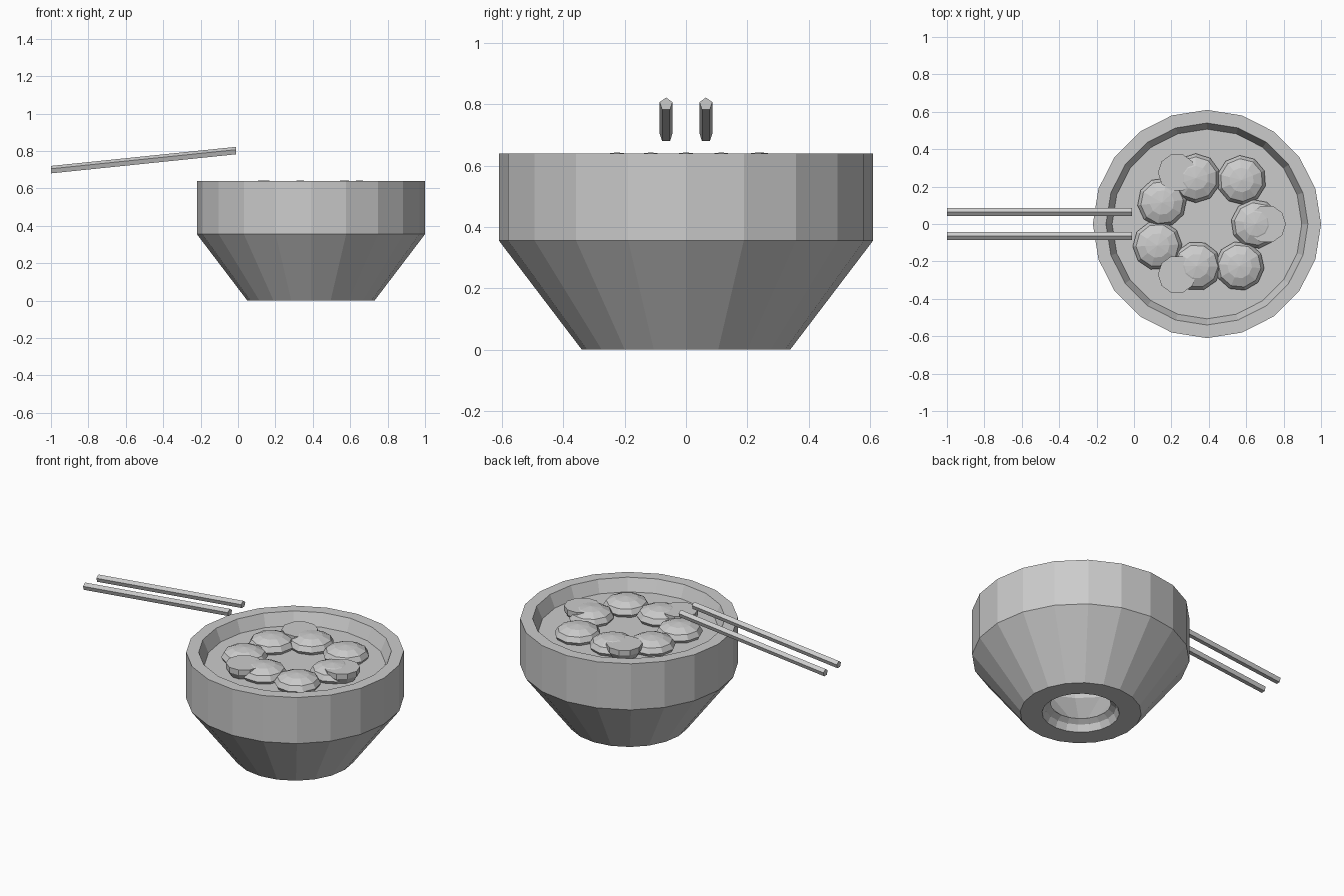
import bpy, bmesh, math
from mathutils import Vector, Matrix

cube = bpy.data.objects.get("Cube")
if cube:
    bpy.data.objects.remove(cube)

grey = bpy.data.materials.new("plain_grey")
grey.use_nodes = True
colour = (0.6, 0.6, 0.6, 1)
grey.diffuse_color = colour
grey.node_tree.nodes["Principled BSDF"].inputs["Base Color"].default_value = colour


def finish(name, bm):
    bmesh.ops.recalc_face_normals(bm, faces=bm.faces)
    mesh = bpy.data.meshes.new(name)
    bm.to_mesh(mesh)
    bm.free()
    mesh.materials.append(grey)
    obj = bpy.data.objects.new(name, mesh)
    bpy.context.collection.objects.link(obj)
    return obj


def lathe(name, profile, sides, centre, ring_shaped=False):
    """Spin (radius, z) points about an upright axis; cap the ends or join them."""
    bm = bmesh.new()
    rings = []
    for r, z in profile:
        angles = [math.tau * i / sides for i in range(sides)]
        rings.append([bm.verts.new((centre[0] + r * math.cos(a),
                                    centre[1] + r * math.sin(a), z)) for a in angles])
    pairs = list(zip(rings, rings[1:]))
    if ring_shaped:
        pairs.append((rings[-1], rings[0]))
    else:
        bm.faces.new(rings[0])
        bm.faces.new(rings[-1])
    for low, high in pairs:
        for i in range(sides):
            j = (i + 1) % sides
            bm.faces.new((low[i], low[j], high[j], high[i]))
    return finish(name, bm)


# Bowl with an open foot and a hollow inside
BOWL = (0.39, 0)
lathe("bowl", [(0.34, 0), (0.61, 0.355), (0.61, 0.64), (0.54, 0.64), (0.505, 0.56),
               (0.45, 0.355), (0.168, 0.06), (0.2, 0.04), (0.217, 0)], 20, BOWL, True)

# Broth surface
lathe("broth", [(0.495, 0.55), (0.507, 0.565)], 20, BOWL)

# Flattened dumplings
dumplings = [(0.33, 0.245), (0.575, 0.235), (0.65, 0), (0.565, -0.225),
             (0.335, -0.225), (0.125, -0.115), (0.15, 0.115)]
for n, (x, y) in enumerate(dumplings):
    bm = bmesh.new()
    place = (Matrix.Translation((x, y, 0.583)) @ Matrix.Rotation(n * 0.7, 4, 'Z')
             @ Matrix.Diagonal((0.132, 0.132, 0.06, 1)))
    bmesh.ops.create_uvsphere(bm, u_segments=10, v_segments=6, radius=1, matrix=place)
    finish(f"dumpling_{n + 1}", bm)

# Flat vegetable slices
for n, spot in enumerate([(0.23, 0.275), (0.23, -0.27), (0.71, 0)]):
    lathe(f"slice_{n + 1}", [(0.08, 0.565), (0.102, 0.6), (0.102, 0.632)], 10, spot)

# Pair of five-sided chopsticks, ridge upwards
for name, y in (("left_chopstick", 0.065), ("right_chopstick", -0.065)):
    bm = bmesh.new()
    ends = []
    for x, z in ((-1, 0.698), (-0.01, 0.8)):
        ends.append([bm.verts.new(Vector((x, y, z)) + 0.022 * Vector(
            (0, math.sin(math.tau * i / 5), math.cos(math.tau * i / 5)))) for i in range(5)])
    for end in ends:
        bm.faces.new(end)
    for i in range(5):
        j = (i + 1) % 5
        bm.faces.new((ends[0][i], ends[0][j], ends[1][j], ends[1][i]))
    finish(name, bm)
